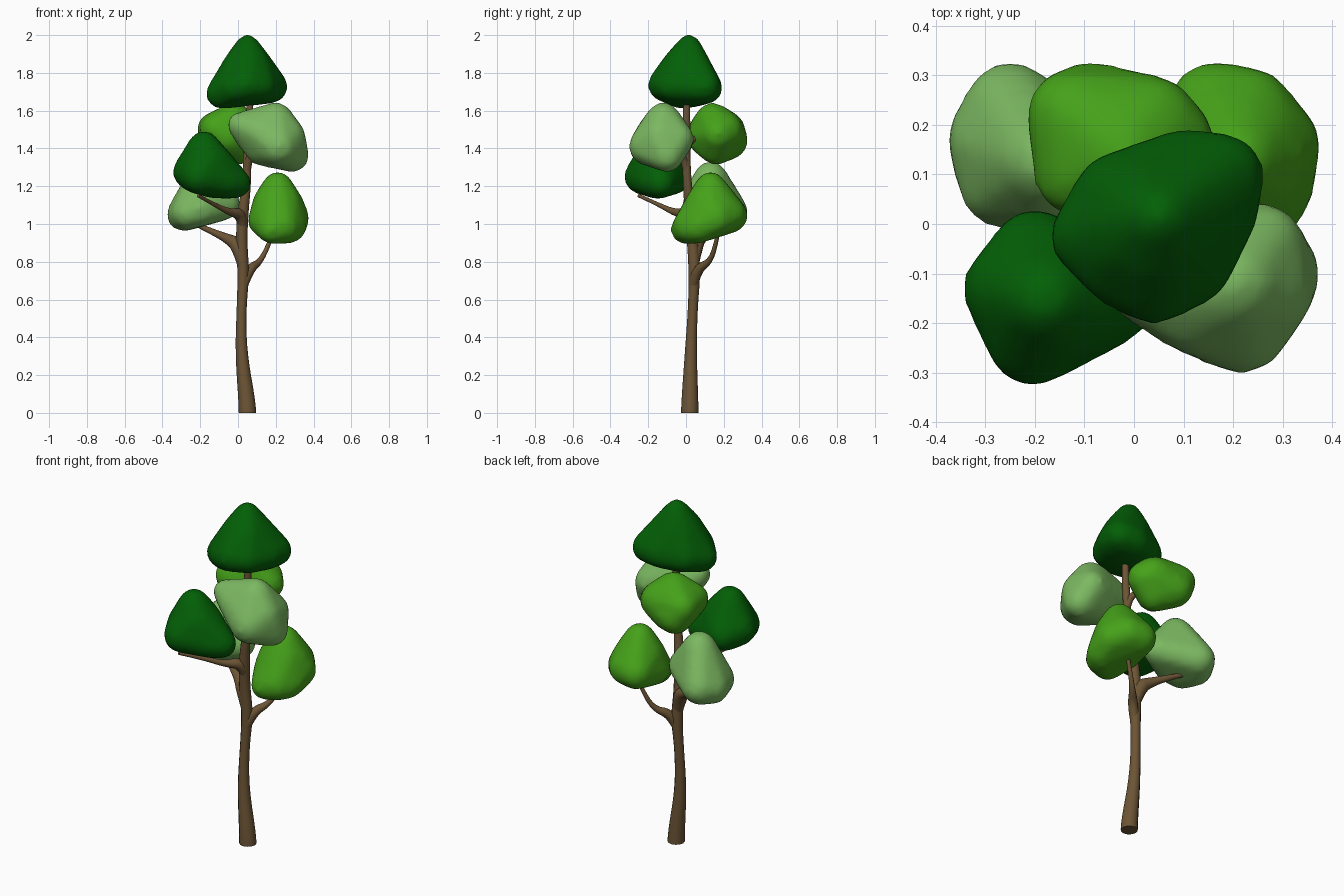
import bpy, bmesh
from mathutils import Matrix


def material(name, rgb):
    m = bpy.data.materials.new(name)
    m.diffuse_color = (*rgb, 1)
    return m


BARK = material("bark", (0.15, 0.09, 0.036))
DARK = material("dark_leaf", (0.001, 0.117, 0.002))
MID = material("mid_leaf", (0.06, 0.36, 0.01))
LIGHT = material("light_leaf", (0.2, 0.48, 0.12))


def finish(ob, mat):
    """Bake modifiers or curve to a smooth mesh."""
    ob.data.materials.append(mat)
    bpy.ops.object.select_all(action='DESELECT')
    ob.select_set(True)
    bpy.context.view_layer.objects.active = ob
    bpy.ops.object.convert(target='MESH')
    bpy.ops.object.shade_smooth_by_angle(angle=1.0)


def foliage(name, mat, balls):
    """Leaf clump: rounded hull around balls (x, y, z, radius)."""
    bm = bmesh.new()
    for x, y, z, r in balls:
        bmesh.ops.create_icosphere(bm, subdivisions=2, radius=r + 0.006,
                                   matrix=Matrix.Translation((x, y, z)))
    pts = [v.co.copy() for v in bm.verts]
    bm.clear()
    for p in pts:
        bm.verts.new(p)
    res = bmesh.ops.convex_hull(bm, input=bm.verts[:])
    inner = [g for g in res["geom_interior"] if isinstance(g, bmesh.types.BMVert)]
    bmesh.ops.delete(bm, geom=inner, context='VERTS')
    bmesh.ops.recalc_face_normals(bm, faces=bm.faces[:])
    me = bpy.data.meshes.new(name)
    bm.to_mesh(me)
    bm.free()
    ob = bpy.data.objects.new(name, me)
    bpy.context.collection.objects.link(ob)
    rm = ob.modifiers.new("remesh", 'REMESH')
    rm.mode = 'VOXEL'
    rm.voxel_size = 0.02
    sm = ob.modifiers.new("smooth", 'SMOOTH')
    sm.factor, sm.iterations = 0.5, 6
    finish(ob, mat)


def limb(name, pts):
    """Tapered round limb through (x, y, z, radius)."""
    cu = bpy.data.curves.new(name, 'CURVE')
    cu.dimensions = '3D'
    cu.bevel_depth = 1.0
    cu.bevel_resolution = 4
    cu.use_fill_caps = True
    sp = cu.splines.new('NURBS')
    sp.points.add(len(pts) - 1)
    for p, (x, y, z, r) in zip(sp.points, pts):
        p.co = (x, y, z, 1)
        p.radius = r
    sp.order_u = 3
    sp.use_endpoint_u = True
    sp.resolution_u = 5
    ob = bpy.data.objects.new(name, cu)
    bpy.context.collection.objects.link(ob)
    finish(ob, BARK)


# Trunk and branches
limb("trunk", [(.05, .02, 0, .046), (.05, .02, .04, .046), (.016, .025, .32, .031),
               (.018, .036, .55, .025), (.03, .046, .74, .031), (.018, .036, .9, .03),
               (.025, .022, 1.06, .03), (.048, .006, 1.22, .022), (.048, 0, 1.4, .022),
               (.063, .003, 1.55, .02), (.063, .005, 1.72, .016)])
limb("lower_right_branch", [(.03, .04, .68, .025), (.055, .055, .76, .03),
                            (.12, .13, .8, .014), (.175, .165, .92, .011),
                            (.19, .17, .97, .01)])
limb("lower_left_branch", [(.025, .04, .77, .025), (.01, .045, .885, .045),
                           (-.06, .085, .925, .024), (-.16, .14, .97, .014),
                           (-.27, .17, 1.02, .01)])
limb("middle_left_branch", [(.025, .025, .98, .022), (.02, .012, 1.055, .036),
                            (-.04, -.06, 1.06, .018), (-.13, -.15, 1.105, .01),
                            (-.21, -.25, 1.15, .009)])
limb("upper_right_branch", [(.048, .003, 1.28, .02), (.055, -.01, 1.36, .022),
                            (.11, -.06, 1.39, .014), (.18, -.12, 1.44, .01)])
limb("upper_back_branch", [(.05, 0, 1.36, .018), (.045, .01, 1.44, .02),
                           (.01, .07, 1.46, .014), (-.05, .15, 1.5, .01)])

# Leaf clumps, top to bottom
foliage("crown_foliage", DARK, [
    (.05, .015, 1.94, .06), (.05, 0, 1.82, .13), (-.09, -.025, 1.69, .077),
    (.18, .1, 1.725, .08), (.04, -.12, 1.735, .08), (.1, .11, 1.72, .08),
    (.12, -.085, 1.73, .075), (-.035, .06, 1.71, .083), (-.02, -.09, 1.72, .08),
    (.165, .03, 1.73, .085)])
foliage("upper_front_foliage", LIGHT, [
    (.2, -.12, 1.555, .087), (.01, -.13, 1.525, .063), (.215, -.2, 1.41, .1),
    (.29, -.1, 1.36, .083), (.26, -.04, 1.45, .08), (.13, -.12, 1.4, .09),
    (.07, -.1, 1.47, .085), (.26, -.14, 1.46, .095), (.12, -.17, 1.48, .09)])
foliage("upper_back_foliage", MID, [
    (-.125, .22, 1.5, .09), (-.09, .23, 1.44, .095), (.075, .17, 1.475, .085),
    (-.115, .1, 1.5, .083), (-.02, .14, 1.555, .085), (0, .16, 1.4, .085),
    (-.05, .11, 1.46, .1), (.03, .2, 1.49, .1)])
foliage("middle_left_foliage", DARK, [
    (-.18, -.15, 1.41, .08), (-.205, -.235, 1.25, .09), (-.255, -.13, 1.275, .088),
    (-.2, -.06, 1.25, .088), (-.01, -.135, 1.215, .076), (-.14, -.15, 1.23, .088),
    (-.15, -.15, 1.31, .125), (-.06, -.17, 1.22, .08)])
foliage("lower_right_foliage", MID, [
    (.21, .13, 1.2, .075), (.16, .235, 1.045, .09), (.285, .16, 1.03, .09),
    (.135, .1, 1.02, .08), (.24, .02, .985, .085), (.18, -.005, .97, .073),
    (.275, .07, .985, .083), (.21, .13, 1.08, .14), (.23, .225, 1.05, .09)])
foliage("lower_left_foliage", LIGHT, [
    (-.29, .17, 1.05, .085), (-.25, .235, 1.065, .09), (-.265, .08, 1.06, .086),
    (-.18, .13, 1.245, .085), (-.07, .12, 1.105, .08), (-.18, .12, 1.13, .13),
    (-.2, .07, 1.08, .09)])
